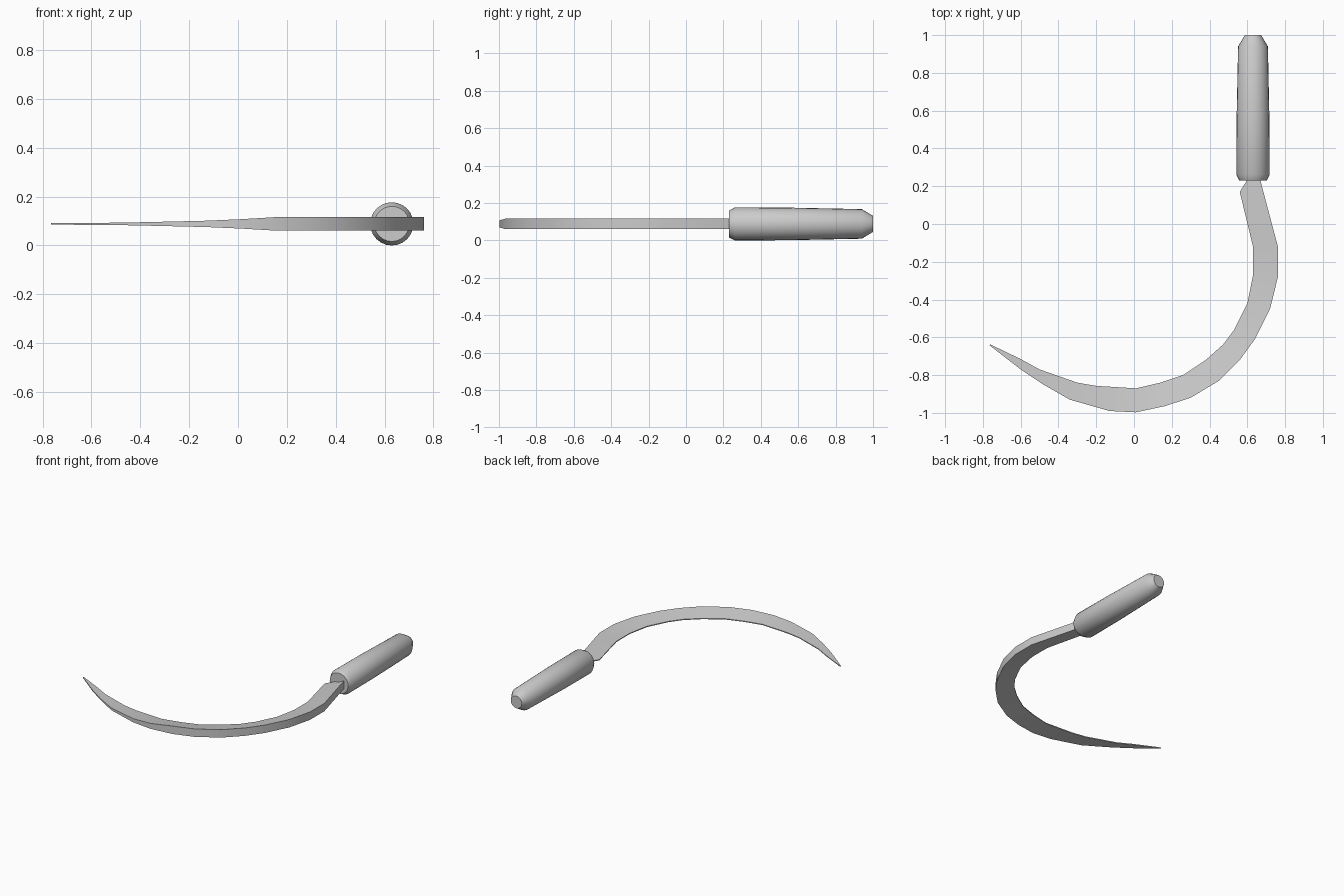
import bpy, bmesh, math

cube = bpy.data.objects.get("Cube")
if cube:
    bpy.data.objects.remove(cube)

MID_Z = 0.0885

grey = bpy.data.materials.new("plain grey")
grey.use_nodes = True
colour = (0.6, 0.6, 0.6, 1)
grey.diffuse_color = colour
grey.node_tree.nodes["Principled BSDF"].inputs["Base Color"].default_value = colour


def make_object(name, bm, angle):
    bmesh.ops.recalc_face_normals(bm, faces=bm.faces)
    mesh = bpy.data.meshes.new(name)
    bm.to_mesh(mesh)
    bm.free()
    mesh.materials.append(grey)
    obj = bpy.data.objects.new(name, mesh)
    bpy.context.collection.objects.link(obj)
    bpy.ops.object.select_all(action="DESELECT")
    obj.select_set(True)
    bpy.context.view_layer.objects.active = obj
    bpy.ops.object.shade_smooth_by_angle(angle=math.radians(angle))
    return obj


def loft(name, rings, angle):
    """Skin a list of equal-sized point rings and cap both ends."""
    bm = bmesh.new()
    rows = [[bm.verts.new(p) for p in ring] for ring in rings]
    n = len(rows[0])
    for a, b in zip(rows, rows[1:]):
        for i in range(n):
            j = (i + 1) % n
            bm.faces.new((a[i], a[j], b[j], b[i]))
    bm.faces.new(rows[0])
    bm.faces.new(rows[-1])
    return make_object(name, bm, angle)


# Blade: outer x, y, inner x, y, half thickness of the blunt outer back
stations = [
    (-.765, -.642, -.76, -.638, .003),
    (-.6, -.77, -.6, -.715, .004),
    (-.48, -.85, -.5, -.77, .005),
    (-.34, -.93, -.3, -.84, .008),
    (-.13, -.99, -.2, -.857, .013),
    (.01, -.997, .01, -.87, .019),
    (.16, -.965, .14, -.84, .028),
    (.3, -.92, .26, -.8, .028),
    (.45, -.83, .38, -.72, .028),
    (.56, -.72, .47, -.64, .028),
    (.64, -.61, .53, -.56, .028),
    (.72, -.45, .6, -.42, .028),
    (.762, -.28, .63, -.27, .028),
    (.762, -.12, .63, -.12, .028),
    (.685, .17, .56, .17, .028),
    (.665, .25, .61, .25, .028),
]
rings = []
for ox, oy, ix, iy, t in stations:
    edge = min(t, .003)
    rings.append([(ox, oy, MID_Z - t), (ox, oy, MID_Z + t),
                  (ix, iy, MID_Z + edge), (ix, iy, MID_Z - edge)])
loft("blade", rings, 25)

# Handle: turned grip with a chamfered front and tapered butt
SIDES = 24
profile = [(.23, .072), (.262, .0885), (.55, .087), (.94, .079), (1.0, .043)]
rings = []
for y, r in profile:
    rings.append([(.63 + r * math.cos(a), y, MID_Z + r * math.sin(a))
                  for a in (math.tau * k / SIDES for k in range(SIDES))])
loft("handle", rings, 40)
